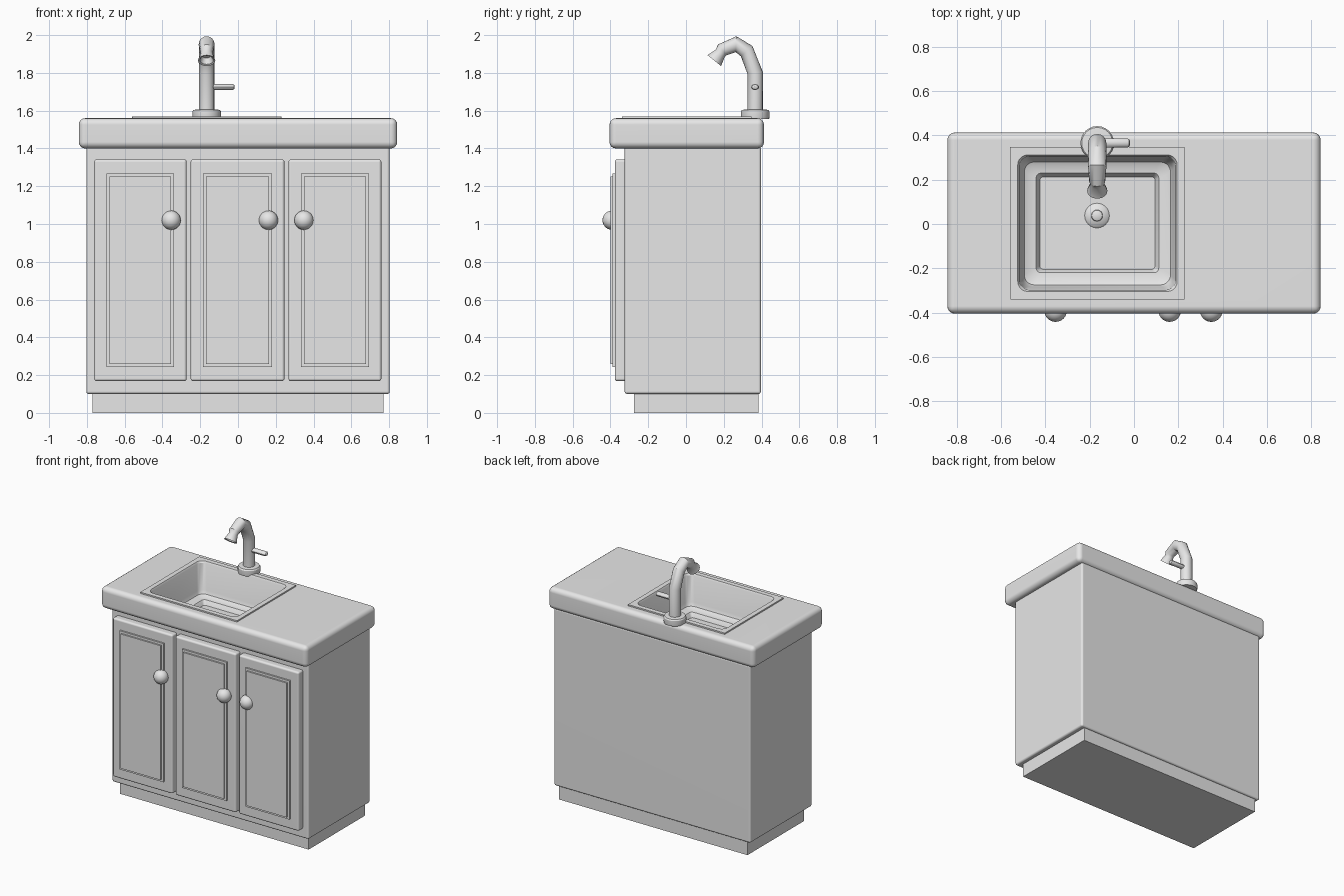
import bpy, bmesh, math
from mathutils import Vector

if "Cube" in bpy.data.objects:
    bpy.data.objects.remove(bpy.data.objects["Cube"])

GREY = bpy.data.materials.new("light_grey")
GREY.diffuse_color = (0.8, 0.8, 0.8, 1)
GREY.use_nodes = True
GREY.node_tree.nodes["Principled BSDF"].inputs["Base Color"].default_value = GREY.diffuse_color


def finish(name, bm):
    me = bpy.data.meshes.new(name)
    bm.to_mesh(me)
    bm.free()
    me.materials.append(GREY)
    ob = bpy.data.objects.new(name, me)
    bpy.context.collection.objects.link(ob)
    return ob


def activate(ob):
    bpy.ops.object.select_all(action='DESELECT')
    ob.select_set(True)
    bpy.context.view_layer.objects.active = ob


def smooth(ob, weighted=False):
    activate(ob)
    bpy.ops.object.shade_smooth_by_angle(angle=math.radians(32))
    if weighted:
        ob.modifiers.new("flat_panels", 'WEIGHTED_NORMAL').keep_sharp = True
    return ob


def box(name, x, y, z, bevel=0, segments=3):
    bm = bmesh.new()
    bmesh.ops.create_cube(bm, size=1)
    for v in bm.verts:
        for i, (lo, hi) in enumerate((x, y, z)):
            v.co[i] = (lo + hi) / 2 + v.co[i] * (hi - lo)
    if bevel:
        bmesh.ops.bevel(bm, geom=bm.edges[:], offset=bevel, segments=segments,
                        profile=0.5, affect='EDGES')
    return finish(name, bm)


def skin(name, loops, cap_start=True, cap_end=True):
    """Bridge a list of equally long point rings."""
    bm = bmesh.new()
    rings = [[bm.verts.new(p) for p in ring] for ring in loops]
    n = len(rings[0])
    for a, b in zip(rings, rings[1:]):
        for i in range(n):
            j = (i + 1) % n
            bm.faces.new((a[i], a[j], b[j], b[i]))
    if cap_start:
        bm.faces.new(rings[0][::-1])
    if cap_end:
        bm.faces.new(rings[-1])
    return smooth(finish(name, bm))


def lathe(name, cx, cy, profile, n=24):
    return skin(name, [[(cx + r * math.cos(2 * math.pi * i / n),
                         cy + r * math.sin(2 * math.pi * i / n), z)
                        for i in range(n)] for r, z in profile])


def rounded_rect(x0, x1, y0, y1, r, z, steps=5):
    pts = []
    for k, (cx, cy) in enumerate(((x1 - r, y1 - r), (x0 + r, y1 - r),
                                  (x0 + r, y0 + r), (x1 - r, y0 + r))):
        for s in range(steps + 1):
            a = math.pi / 2 * (k + s / steps)
            pts.append((cx + r * math.cos(a), cy + r * math.sin(a), z))
    return pts


# Cabinet body, plinth and worktop
box("plinth", (-0.77, 0.77), (-0.275, 0.383), (0, 0.11))
cabinet = box("cabinet", (-0.803, 0.803), (-0.325, 0.397), (0.10, 1.41), 0.014)
worktop = box("worktop", (-0.843, 0.843), (-0.405, 0.413), (1.40, 1.56), 0.034, 4)

# Hole for the basin
cutter = box("basin_cutter", (-0.54, 0.21), (-0.315, 0.325), (1.25, 1.8))
cutter.hide_render = True
for ob in (cabinet, worktop):
    mod = ob.modifiers.new("basin_hole", 'BOOLEAN')
    mod.operation, mod.object, mod.solver = 'DIFFERENCE', cutter, 'EXACT'
    activate(ob)
    bpy.ops.object.modifier_apply(modifier=mod.name)
    smooth(ob, True)
bpy.data.objects.remove(cutter)

# Sink: thin rim, rounded lip, steep walls, ledge and sunken floor
skin("sink_basin", [rounded_rect(*a) for a in (
    (-0.56, 0.23, -0.34, 0.348, 0.004, 1.555),
    (-0.56, 0.23, -0.34, 0.348, 0.004, 1.570),
    (-0.525, 0.195, -0.305, 0.312, 0.045, 1.570),
    (-0.518, 0.188, -0.298, 0.305, 0.045, 1.558),
    (-0.505, 0.175, -0.285, 0.290, 0.045, 1.37),
    (-0.495, 0.165, -0.275, 0.280, 0.045, 1.345),
    (-0.475, 0.145, -0.255, 0.260, 0.040, 1.335),
    (-0.442, 0.112, -0.220, 0.230, 0.022, 1.332),
    (-0.437, 0.107, -0.215, 0.225, 0.020, 1.325),
    (-0.425, 0.095, -0.205, 0.213, 0.016, 1.300))], cap_start=False)

# Domed drain plug with small knob
lathe("drain", -0.167, 0.038, [(0.056, 1.298), (0.056, 1.306), (0.048, 1.314),
                               (0.026, 1.321), (0.024, 1.330), (0.012, 1.335)])

# Doors with stepped raised panels and round knobs
for side, x0, x1, knob_x in (("left", -0.762, -0.272, -0.354),
                             ("middle", -0.251, 0.246, 0.161),
                             ("right", 0.267, 0.759, 0.349)):
    smooth(box(side + "_door", (x0, x1), (-0.377, -0.315), (0.168, 1.342), 0.014), True)
    for label, inset, front in (("panel_border", 0.066, -0.389), ("panel", 0.082, -0.400)):
        box(f"{side}_door_{label}", (x0 + inset, x1 - inset), (front, -0.37),
            (0.178 + inset, 1.334 - inset))
    bm = bmesh.new()
    bmesh.ops.create_uvsphere(bm, u_segments=24, v_segments=14, radius=0.051)
    bmesh.ops.translate(bm, verts=bm.verts, vec=(knob_x, -0.391, 1.02))
    smooth(finish(side + "_knob", bm))

# Faucet base collar
FX, FY = -0.166, 0.366
lathe("faucet_base", FX, FY, [(0.074, 1.555), (0.076, 1.565), (0.076, 1.595),
                              (0.070, 1.604), (0.045, 1.607)])

# Bent faucet pipe ending in a flared nozzle: y, z, radius, tilt of the ring
path = [(FY, 1.58, 0.041, 0), (FY, 1.80, 0.041, 8), (0.321, 1.915, 0.041, 42),
        (0.265, 1.952, 0.042, 88), (0.192, 1.922, 0.036, 128),
        (0.180, 1.902, 0.031, 140), (0.150, 1.865, 0.046, 141)]


def ring(y, z, r, tilt, n=16):
    t = math.radians(tilt)
    side, up = Vector((1, 0, 0)), Vector((0, math.cos(t), math.sin(t)))
    return [Vector((FX, y, z)) + r * (math.cos(2 * math.pi * i / n) * side
                                      + math.sin(2 * math.pi * i / n) * up)
            for i in range(n)]


rings = [ring(*p) for p in path]
rings.append(ring(0.152, 1.868, 0.036, 141))
rings.append(ring(0.172, 1.892, 0.022, 141))
skin("faucet_pipe", rings)

# Side lever with rounded tip
lever = [(-0.14, 1), (-0.03, 1), (-0.022, 0.8), (-0.018, 0.45)]
skin("faucet_lever", [[(x, FY + 0.021 * s * math.cos(2 * math.pi * i / 12),
                        1.725 + 0.016 * s * math.sin(2 * math.pi * i / 12))
                       for i in range(12)] for x, s in lever])
